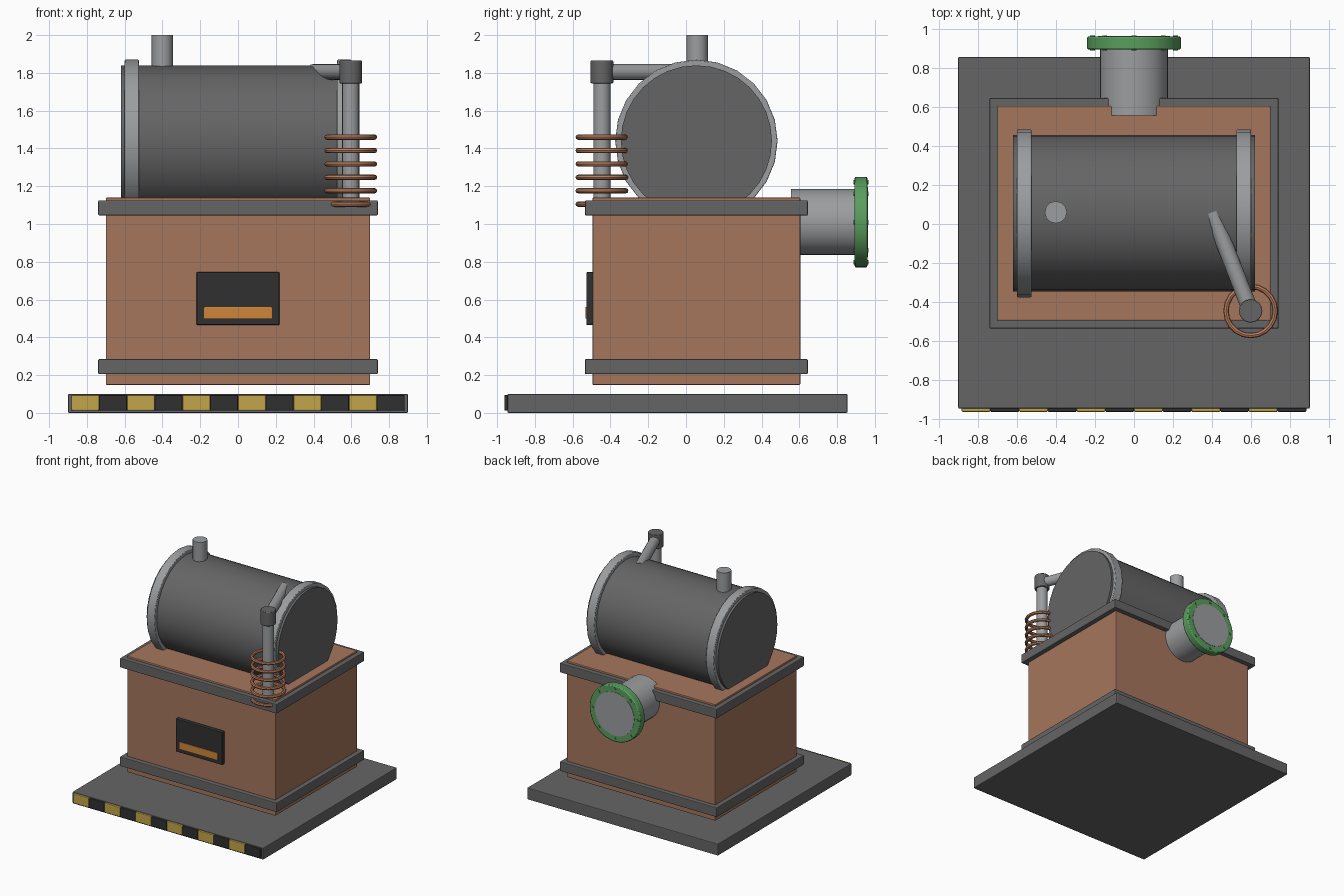
import bpy
import math
from mathutils import Vector

cube = bpy.data.objects.get("Cube")
if cube:
    bpy.data.objects.remove(cube, do_unlink=True)


def material(name, rgb):
    m = bpy.data.materials.new(name)
    m.use_nodes = True
    m.diffuse_color = (*rgb, 1)
    m.node_tree.nodes["Principled BSDF"].inputs["Base Color"].default_value = (*rgb, 1)
    return m


IRON = material("dark iron", (0.13, 0.13, 0.13))
STEEL = material("pale steel", (0.33, 0.34, 0.35))
BRICK = material("brick", (0.38, 0.18, 0.11))
COPPER = material("copper", (0.5, 0.21, 0.11))
GREEN = material("green", (0.1, 0.34, 0.11))
YELLOW = material("yellow", (0.54, 0.38, 0.07))
BLACK = material("black", (0.03, 0.03, 0.03))
GLOW = material("ember orange", (0.62, 0.24, 0.04))


def finish(name, mat, bevel=0.0, smooth=False):
    ob = bpy.context.object
    ob.name = name
    ob.data.materials.append(mat)
    if smooth:
        bpy.ops.object.shade_smooth_by_angle(angle=math.radians(40))
    if bevel:
        mod = ob.modifiers.new("edge", 'BEVEL')
        mod.width = bevel
        mod.segments = 2
        mod.limit_method = 'ANGLE'
        mod.angle_limit = math.radians(40)
    return ob


def box(name, mat, x, y, z, bevel=0.006):
    """Box from (low, high) ranges on each axis."""
    spans = (x, y, z)
    bpy.ops.mesh.primitive_cube_add(size=1, location=[(a + b) / 2 for a, b in spans])
    ob = bpy.context.object
    ob.scale = [b - a for a, b in spans]
    bpy.ops.object.transform_apply(location=False, rotation=False, scale=True)
    return finish(name, mat, bevel)


def rod(name, mat, start, end, radius, sides=24, bevel=0.0):
    """Cylinder between two points."""
    a, b = Vector(start), Vector(end)
    axis = b - a
    bpy.ops.mesh.primitive_cylinder_add(
        vertices=sides, radius=radius, depth=axis.length, location=(a + b) / 2,
        rotation=axis.to_track_quat('Z', 'Y').to_euler())
    return finish(name, mat, bevel, smooth=True)


# Base plate with hazard blocks along the front edge
box("base_plate", IRON, (-0.9, 0.9), (-0.945, 0.855), (0, 0.1))
count, width = 12, 0.147
for i in range(count):
    left = (i - count / 2) * width
    box(f"hazard_block_{i + 1}", BLACK if i % 2 else YELLOW,
        (left, left + width), (-0.962, -0.94), (0.012, 0.095))

# Brick furnace and its iron bands
box("furnace_body", BRICK, (-0.7, 0.7), (-0.495, 0.605), (0.148, 1.14))
for name, z in (("lower_band", 0.205), ("upper_band", 1.045)):
    box(name, IRON, (-0.74, 0.74), (-0.535, 0.645), (z, z + 0.08))

# Fire door and glowing slot
box("fire_door", BLACK, (-0.22, 0.22), (-0.528, -0.48), (0.465, 0.745))
box("ember_slot", GLOW, (-0.18, 0.18), (-0.533, -0.52), (0.5, 0.56), 0.002)

# Boiler drum, end hoops and chimney
AXIS_Y, AXIS_Z = 0.055, 1.44
rod("boiler_drum", IRON, (-0.62, AXIS_Y, AXIS_Z), (0.62, AXIS_Y, AXIS_Z), 0.4, 32)
for side, name in ((-1, "right_hoop"), (1, "left_hoop")):
    rod(name, STEEL, (side * 0.525, AXIS_Y, AXIS_Z), (side * 0.6, AXIS_Y, AXIS_Z),
        0.43, 24, 0.005)
rod("chimney", STEEL, (-0.4, 0.06, 1.75), (-0.4, 0.06, 2.0), 0.057, 12)

# Steam pipe, elbow cap and cross pipe
PX, PY = 0.597, -0.445
rod("steam_pipe", STEEL, (PX, PY, 1.1), (PX, PY, 1.8), 0.046, 16)
rod("elbow_cap", IRON, (PX, PY, 1.745), (PX, PY, 1.865), 0.06, 16, 0.004)
rod("cross_pipe", STEEL, (PX, PY, 1.805), (0.4, 0.06, 1.805), 0.042, 16)

# Copper coil rings
for i in range(6):
    bpy.ops.mesh.primitive_torus_add(
        location=(PX, PY, 1.105 + 0.071 * i), major_radius=0.126, minor_radius=0.014,
        major_segments=20, minor_segments=8)
    finish(f"coil_ring_{i + 1}", COPPER, smooth=True)

# Rear outlet with bolted flange
OUT_Z = 1.01
rod("outlet_pipe", STEEL, (0, 0.555, OUT_Z), (0, 0.9, OUT_Z), 0.175, 28)
rod("outlet_flange", GREEN, (0, 0.893, OUT_Z), (0, 0.96, OUT_Z), 0.24, 28, 0.008)
rod("outlet_face", STEEL, (0, 0.94, OUT_Z), (0, 0.963, OUT_Z), 0.185, 28)
for i in range(8):
    a = i * math.tau / 8
    x, z = 0.212 * math.cos(a), OUT_Z + 0.212 * math.sin(a)
    rod(f"flange_bolt_{i + 1}", GREEN, (x, 0.888, z), (x, 0.966, z), 0.012, 8)
